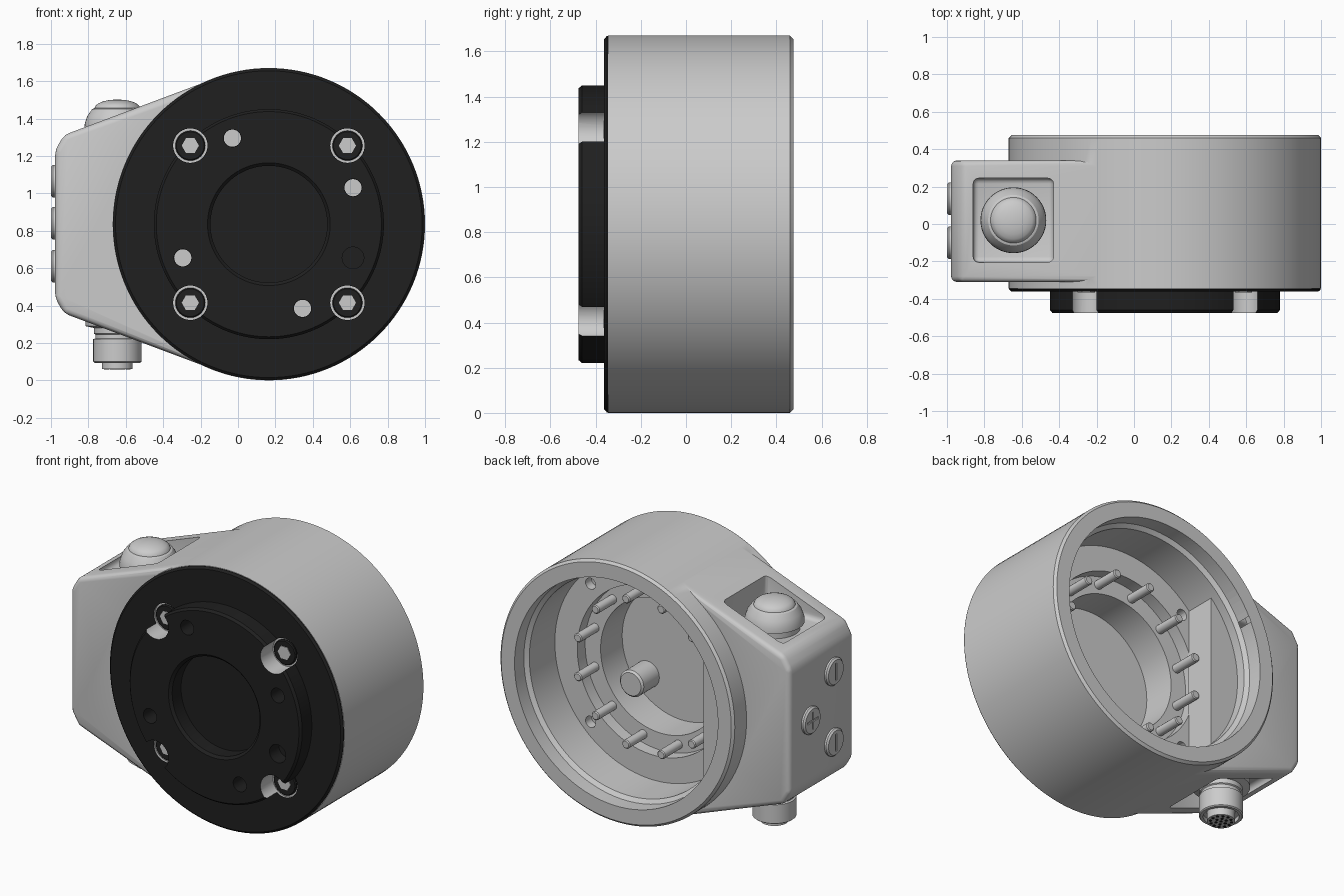
import bpy, bmesh, math
from mathutils import Matrix

if "Cube" in bpy.data.objects:
    bpy.data.objects.remove(bpy.data.objects["Cube"])

CX, CZ = 0.165, 0.835          # axis of the round body


def material(name, rgb):
    m = bpy.data.materials.new(name)
    m.diffuse_color = (*rgb, 1)
    m.use_nodes = True
    m.node_tree.nodes["Principled BSDF"].inputs["Base Color"].default_value = m.diffuse_color
    return m


GREY = material("light_grey", (0.6, 0.6, 0.6))
BLACK = material("matt_black", (0.014, 0.014, 0.014))

TURN = {"X": Matrix.Rotation(math.pi / 2, 4, "Y"),
        "Y": Matrix.Rotation(-math.pi / 2, 4, "X"),
        "Z": Matrix.Identity(4)}


def finish(name, bm, mat):
    bmesh.ops.recalc_face_normals(bm, faces=bm.faces)
    me = bpy.data.meshes.new(name)
    bm.to_mesh(me)
    bm.free()
    me.materials.append(mat)
    ob = bpy.data.objects.new(name, me)
    bpy.context.collection.objects.link(ob)
    return ob


def lathe(name, profile, loc, axis, mat, seg=48):
    """Closed solid of revolution; profile is (radius, height) from axis to axis."""
    bm = bmesh.new()
    rings = []
    for r, h in profile:
        if r == 0:
            rings.append([bm.verts.new((0, 0, h))])
        else:
            rings.append([bm.verts.new((r * math.cos(2 * math.pi * i / seg),
                                        r * math.sin(2 * math.pi * i / seg), h))
                          for i in range(seg)])
    for a, b in zip(rings, rings[1:]):
        for i in range(seg):
            j = (i + 1) % seg
            quad = [a[i % len(a)], a[j % len(a)], b[j % len(b)], b[i % len(b)]]
            bm.faces.new(list(dict.fromkeys(quad)))
    bm.transform(Matrix.Translation(loc) @ TURN[axis])
    return finish(name, bm, mat)


def rod(name, r, h0, h1, loc, axis, mat, seg=32, c=0.0):
    """Cylinder with an optional chamfer at the h1 end."""
    prof = [(0, h0), (r, h0)]
    if c:
        prof += [(r, h1 - math.copysign(c, h1 - h0)), (r - c, h1), (0, h1)]
    else:
        prof += [(r, h1), (0, h1)]
    return lathe(name, prof, loc, axis, mat, seg)


def prism(name, pts, y0, y1, mat):
    """Extrude an x-z outline along y."""
    bm = bmesh.new()
    face = bm.faces.new([bm.verts.new((x, y0, z)) for x, z in pts])
    ext = bmesh.ops.extrude_face_region(bm, geom=[face])
    bmesh.ops.translate(bm, vec=(0, y1 - y0, 0),
                        verts=[v for v in ext["geom"] if isinstance(v, bmesh.types.BMVert)])
    return finish(name, bm, mat)


def box(name, x, y, z, mat):
    return prism(name, [(x[0], z[0]), (x[1], z[0]), (x[1], z[1]), (x[0], z[1])], y[0], y[1], mat)


def apply(ob, mod):
    bpy.context.view_layer.objects.active = ob
    bpy.ops.object.modifier_apply(modifier=mod.name)


def bevel(ob, width, segments):
    m = ob.modifiers.new("bevel", "BEVEL")
    m.width, m.segments, m.limit_method = width, segments, "ANGLE"
    m.angle_limit = math.radians(25)
    apply(ob, m)


def boolean(ob, other, op="DIFFERENCE"):
    m = ob.modifiers.new("bool", "BOOLEAN")
    m.operation, m.object, m.solver = op, other, "EXACT"
    m.material_mode = "TRANSFER"
    apply(ob, m)
    bpy.data.objects.remove(other)


# Round body joined to the tapered side housing
body = lathe("housing_body", [(0, -0.345), (0.835, -0.345), (0.835, 0.46), (0.82, 0.475), (0, 0.475)],
             (CX, 0, CZ), "Y", GREY, 128)
upper = [(-0.978, 1.23), (-0.93, 1.312), (-0.13, 1.612), (0.1, 1.65)]
outline = [(x, 2 * CZ - z) for x, z in reversed(upper)] + upper
side = prism("side_housing", outline, -0.31, 0.34, GREY)
bevel(side, 0.03, 3)
boolean(body, side, "UNION")

# Stepped bore open at the back
bore = lathe("bore_cutter", [(0, -0.2), (0.43, -0.2), (0.43, 0.02), (0.54, 0.02), (0.54, 0.1),
                             (0.70, 0.1), (0.70, 0.36), (0.725, 0.38), (0.725, 0.6), (0, 0.6)],
             (CX, 0, CZ), "Y", GREY, 128)
boolean(body, bore)

# Pockets above and below for the plug and the connector
for z in ((1.30, 1.8), (-0.2, 0.37)):
    pocket = box("pocket_cutter", (-0.86, -0.43), (-0.205, 0.245), z, GREY)
    bevel(pocket, 0.03, 3)
    boolean(body, pocket)

# Mounting holes in the bore floor
corners = [(sx * 0.42, sz * 0.42) for sx in (-1, 1) for sz in (-1, 1)]
for dx, dz in corners:
    k = 1.06
    boolean(body, rod("hole_cutter", 0.036, 0.04, 0.2, (CX + k * dx, 0, CZ + k * dz), "Y", GREY, 24))

# Raised segment beside the chord of the bore
a = math.acos(0.5 / 0.71)
arc = [math.pi - a + 2 * a * i / 24 for i in range(25)]
prism("bore_segment", [(CX + 0.71 * math.cos(t), CZ + 0.71 * math.sin(t)) for t in arc], 0.09, 0.3, GREY)

# Ring of pins and one inner stud
for i in range(12):
    t = 2 * math.pi * (i + 0.5) / 12
    rod("contact_pin", 0.028, 0.0, 0.2, (CX + 0.485 * math.cos(t), 0, CZ + 0.485 * math.sin(t)),
        "Y", GREY, 20, 0.006)
rod("inner_stud", 0.085, -0.21, -0.03, (CX + 0.25, 0, CZ - 0.2), "Y", GREY, 32, 0.012)

# Black front flange with raised disc and centre recess
flange = lathe("front_flange", [(0, -0.335), (0.83, -0.335), (0.833, -0.35), (0.82, -0.362), (0.615, -0.362),
                                (0.615, -0.46), (0.602, -0.475), (0.328, -0.475), (0.312, -0.46),
                                (0.312, -0.37), (0, -0.37)], (CX, 0, CZ), "Y", BLACK, 128)
for dx, dz in corners:
    loc = (CX + dx, 0, CZ + dz)
    boolean(flange, rod("counterbore_cutter", 0.092, -0.6, -0.348, loc, "Y", GREY, 40))
    rod("screw_head", 0.08, -0.34, -0.362, loc, "Y", BLACK, 40, 0.006)
    rod("screw_socket", 0.046, -0.36, -0.366, loc, "Y", GREY, 6)
for x, z in ((-0.03, 1.295), (0.615, 1.03), (-0.295, 0.655), (0.345, 0.385)):
    boolean(flange, rod("tapped_hole_cutter", 0.047, -0.6, -0.365, (x, 0, z), "Y", BLACK, 24))
    rod("tapped_hole_bottom", 0.046, -0.36, -0.368, (x, 0, z), "Y", GREY, 24)
boolean(flange, rod("blind_hole_cutter", 0.058, -0.6, -0.38, (0.615, 0, 0.655), "Y", BLACK, 28))

# Domed plug in the upper pocket
PX, PY = -0.645, 0.02
dome = [(0.122 * math.cos(t), 1.455 + 0.047 * math.sin(t))
        for t in (0.0, 0.3, 0.6, 0.9, 1.2)] + [(0, 1.502)]
lathe("domed_plug", [(0, 1.29), (0.15, 1.29), (0.15, 1.335), (0.176, 1.345), (0.174, 1.375), (0.16, 1.415),
                     (0.135, 1.45), (0.124, 1.455)] + dome, (PX, PY, 0), "Z", GREY, 48)

# Round connector in the lower pocket
lathe("connector", [(0, 0.38), (0.17, 0.38), (0.17, 0.29), (0.125, 0.28), (0.125, 0.25), (0.118, 0.245),
                    (0.118, 0.225), (0.129, 0.22), (0.129, 0.1), (0.122, 0.094), (0.105, 0.094),
                    (0.105, 0.12), (0.082, 0.12), (0.082, 0.062), (0, 0.062)], (PX, PY, 0), "Z", GREY, 48)
for count, radius in ((1, 0), (6, 0.032), (12, 0.062)):
    for i in range(count):
        t = 2 * math.pi * i / count
        rod("connector_contact", 0.009, 0.064, 0.058,
            (PX + radius * math.cos(t), PY + radius * math.sin(t), 0), "Z", BLACK, 10)

# Slotted buttons on the end face
for y, z, cross in ((-0.1, 1.065, False), (0.135, 0.84, True), (-0.1, 0.61, False)):
    button = rod("end_button", 0.087, -0.96, -1.0, (0, y, z), "X", GREY, 40, 0.01)
    boolean(button, box("slot_cutter", (-1.05, -0.993), (y - 0.007, y + 0.007), (z - 0.055, z + 0.055), GREY))
    if cross:
        boolean(button, box("slot_cutter", (-1.05, -0.992), (y - 0.055, y + 0.055), (z - 0.007, z + 0.007), GREY))

# Smooth shading with crisp edges
for ob in bpy.context.scene.objects:
    ob.select_set(True)
bpy.context.view_layer.objects.active = body
bpy.ops.object.shade_smooth_by_angle(angle=math.radians(30))
